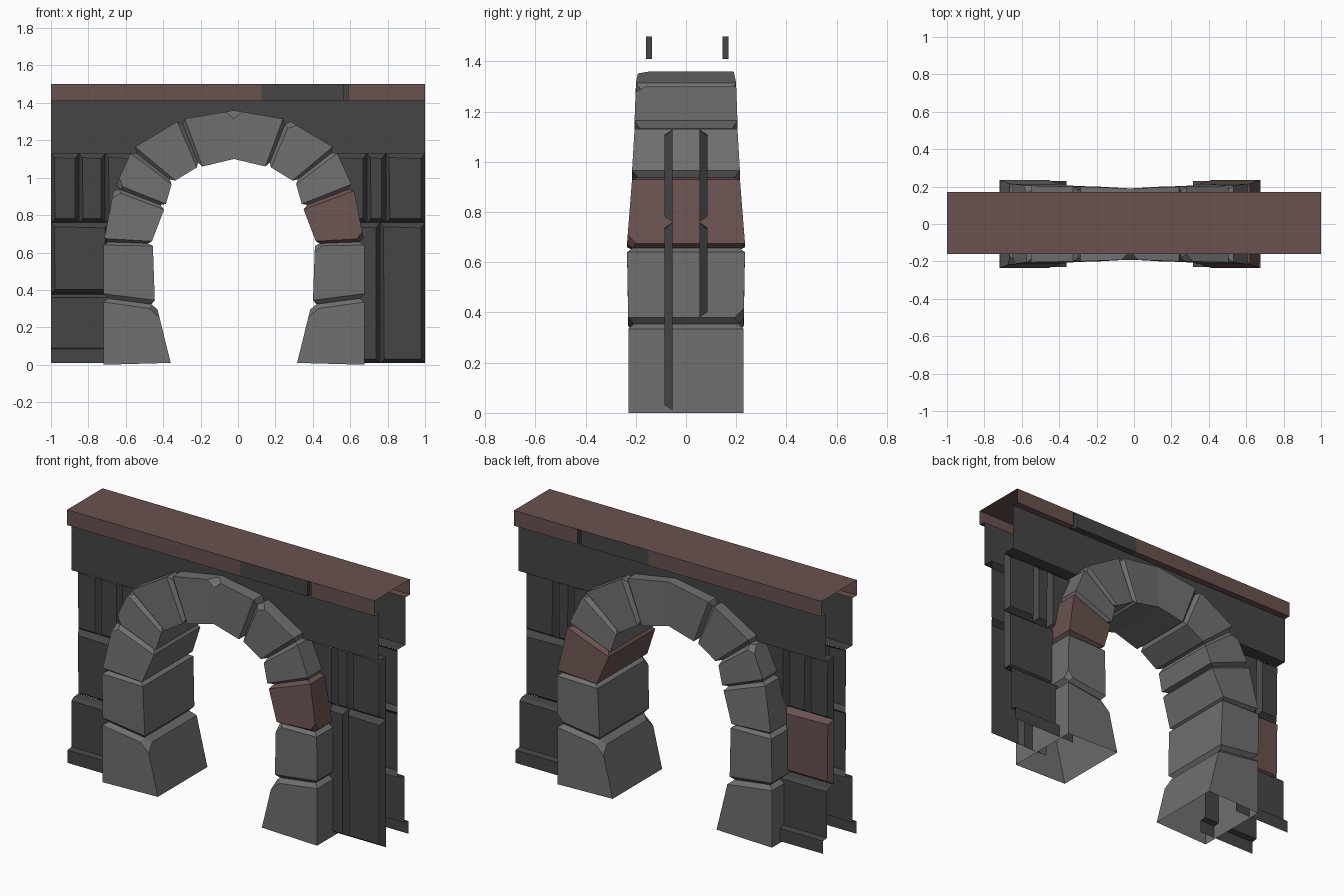
import bpy, bmesh
from mathutils import Vector

if "Cube" in bpy.data.objects:
    bpy.data.objects.remove(bpy.data.objects["Cube"])

CX = -0.022   # mirror axis of the arch


def material(name, rgb):
    m = bpy.data.materials.new(name)
    m.diffuse_color = (*rgb, 1)
    m.use_nodes = True
    m.node_tree.nodes["Principled BSDF"].inputs["Base Color"].default_value = m.diffuse_color
    return m


STONE = material("stone_grey", (0.16, 0.16, 0.16))
DARK = material("wall_grey", (0.06, 0.06, 0.06))
RED = material("stone_red", (0.14, 0.085, 0.08))


def finish(bm, name, mat, outward=None):
    bmesh.ops.recalc_face_normals(bm, faces=bm.faces)
    bm.normal_update()
    if outward:  # open sheets: make them face the outer side
        total = sum((f.normal * f.calc_area() for f in bm.faces), Vector())
        if total.dot(Vector(outward)) < 0:
            bmesh.ops.reverse_faces(bm, faces=bm.faces)
    me = bpy.data.meshes.new(name)
    bm.to_mesh(me)
    bm.free()
    me.materials.append(mat)
    ob = bpy.data.objects.new(name, me)
    bpy.context.collection.objects.link(ob)


# ---------- arch ----------
# each ring: outer x, outer z, inner x, inner z, half depth
def arch_stone(name, rings, mat, chips=()):
    bm = bmesh.new()
    loops = []
    for ox, oz, ix, iz, d in rings:
        loops.append([bm.verts.new(p) for p in
                      ((ox, -d, oz), (ix, -d, iz), (ix, d, iz), (ox, d, oz))])
    for a, b in zip(loops, loops[1:]):
        for i in range(4):
            j = (i + 1) % 4
            bm.faces.new((a[i], a[j], b[j], b[i]))
    corners = [loops[r][i] for r, i in chips]
    if corners:  # knocked-off corners
        bmesh.ops.bevel(bm, geom=corners, offset=0.045, segments=1,
                        affect='VERTICES', clamp_overlap=True)
    mid = rings[len(rings) // 2]
    out = (mid[0] - mid[2], 0, mid[1] - mid[3])
    bmesh.ops.recalc_face_normals(bm, faces=bm.faces)
    f = max(bm.faces, key=lambda f: f.calc_center_median().dot(Vector(out)))
    if f.normal.dot(Vector(out)) < 0:
        bmesh.ops.reverse_faces(bm, faces=bm.faces)
    me = bpy.data.meshes.new(name)
    bm.to_mesh(me)
    bm.free()
    me.materials.append(mat)
    bpy.context.collection.objects.link(bpy.data.objects.new(name, me))


def groove(a, b):
    # shared sunken ring between two stones
    ox, oz, ix, iz, d = [(p + q) / 2 for p, q in zip(a, b)]
    t = 0.09
    return (ox + (ix - ox) * t, oz + (iz - oz) * t,
            ix + (ox - ix) * t, iz + (oz - iz) * t, d - 0.022)


def flip(r):
    return (2 * CX - r[0], r[1], 2 * CX - r[2], r[3], r[4])


STONES = [
    [(-.72, 0, -.36, .01, .23), (-.72, .335, -.43, .295, .23)],
    [(-.72, .38, -.445, .345, .23), (-.72, .64, -.455, .635, .235)],
    [(-.715, .675, -.46, .66, .235), (-.665, .93, -.395, .83, .215)],
    [(-.65, .965, -.385, .86, .215), (-.575, 1.13, -.355, .965, .205)],
    [(-.55, 1.165, -.335, .985, .205), (-.325, 1.30, -.22, 1.055, .2)],
]
KEY = [(-.285, 1.315, -.19, 1.06, .2), (CX, 1.36, CX, 1.10, .19)]
CHIPS_L = {0: [(1, 1)], 2: [(2, 0)], 3: [(1, 0), (2, 3)]}
CHIPS_R = {0: [(1, 1), (1, 2)], 1: [(2, 1), (1, 3)], 2: [(1, 0)], 4: [(2, 0)]}

starts = [s[0] for s in STONES] + [KEY[0]]
for i, s in enumerate(STONES):
    rings = s + [groove(s[1], starts[i + 1])]
    if i:
        rings = [groove(STONES[i - 1][1], s[0])] + rings
    arch_stone(f"arch_stone_left_{i}", rings, STONE, CHIPS_L.get(i, ()))
    arch_stone(f"arch_stone_right_{i}", [flip(r) for r in rings],
               RED if i == 2 else STONE, CHIPS_R.get(i, ()))
g = groove(STONES[-1][1], KEY[0])
arch_stone("keystone", [g, KEY[0], KEY[1], flip(KEY[0]), flip(g)], STONE, [(2, 0)])


# ---------- wall sheets ----------
def strip(name, x0, x1, profile, mat, outward):
    # (y, z) profile drawn out along x
    bm = bmesh.new()
    a = [bm.verts.new((x0, y, z)) for y, z in profile]
    b = [bm.verts.new((x1, y, z)) for y, z in profile]
    for i in range(len(a) - 1):
        bm.faces.new((a[i], a[i + 1], b[i + 1], b[i]))
    finish(bm, name, mat, outward)


def brick(name, x0, x1, z0, z1, side, mat=DARK, back=0.053, face=0.085):
    # bevelled panel; rims of neighbours meet in the mortar groove
    b = 0.022
    bm = bmesh.new()
    rim = [bm.verts.new((x, side * back, z)) for x, z in
           ((x0, z0), (x1, z0), (x1, z1), (x0, z1))]
    top = [bm.verts.new((x, side * face, z)) for x, z in
           ((x0 + b, z0 + b), (x1 - b, z0 + b), (x1 - b, z1 - b * 1.3), (x0 + b * .8, z1 - b))]
    bm.faces.new(top)
    for i in range(4):
        j = (i + 1) % 4
        bm.faces.new((rim[i], rim[j], top[j], top[i]))
    finish(bm, name, mat, (0, side, 0))


# brick rows: x0, x1, z0, z1
TOP_L = [(-1, -.85, .76, 1.13), (-.85, -.71, .76, 1.13), (-.71, -.53, .76, 1.13)]
TOP_R = [(.49, .69, .76, 1.13), (.69, .79, .76, 1.13), (.79, 1, .76, 1.13)]
MID_L, MID_R = (-1, -.69, .38, .76), (.65, 1, .38, .76)
TALL_R = [(.6, .76, .01, .76), (.76, 1, .01, .76)]

for i, r in enumerate(TOP_L + [MID_L] + TOP_R + TALL_R):
    brick(f"front_brick_{i}", *r, -1)
for i, r in enumerate(TOP_L + TOP_R + [MID_R]):
    brick(f"back_brick_{i}", *r, 1)
brick("back_red_brick", *MID_L, 1, RED)

# base blocks with a plinth at the bottom
for name, x0, x1, s in (("front_left", -1, -.62, -1), ("back_left", -1, -.62, 1),
                        ("back_right", .58, 1, 1)):
    strip(name + "_base", x0, x1,
          [(s * .055, .38), (s * .10, .375), (s * .118, .36), (s * .118, .09),
           (s * .155, .085), (s * .155, .01)], DARK, (0, s, 0))

# beam above the bricks
for name, s, y in (("front_beam", -1, .12), ("back_beam", 1, .13)):
    strip(name, -1, 1, [(s * .055, 1.13), (s * y, 1.13), (s * y, 1.41)], DARK, (0, s, 0))

# ---------- coping ----------
strip("cap_top", -1, 1, [(-.16, 1.5), (.17, 1.5)], RED, (0, 0, 1))
for name, s, y, inner in (("front_cap", -1, .16, .12), ("back_cap", 1, .17, .13)):
    for part, x0, x1, yy, mat in (("left", -1, .125, y, RED), ("block", .125, .563, y, DARK),
                                  ("groove", .563, .588, y - .025, DARK), ("right", .588, 1, y, RED)):
        strip(f"{name}_{part}", x0, x1,
              [(s * inner, 1.41), (s * yy, 1.41), (s * yy, 1.5)], mat, (0, s, 0))
    # side walls of the groove
    for k, x, d in ((0, .563, 1), (1, .588, -1)):
        bm = bmesh.new()
        bm.faces.new([bm.verts.new((x, s * a, z)) for a, z in
                      ((y, 1.41), (y, 1.5), (y - .025, 1.5), (y - .025, 1.41))])
        finish(bm, f"{name}_groove_side_{k}", DARK, (d, 0, 0))
